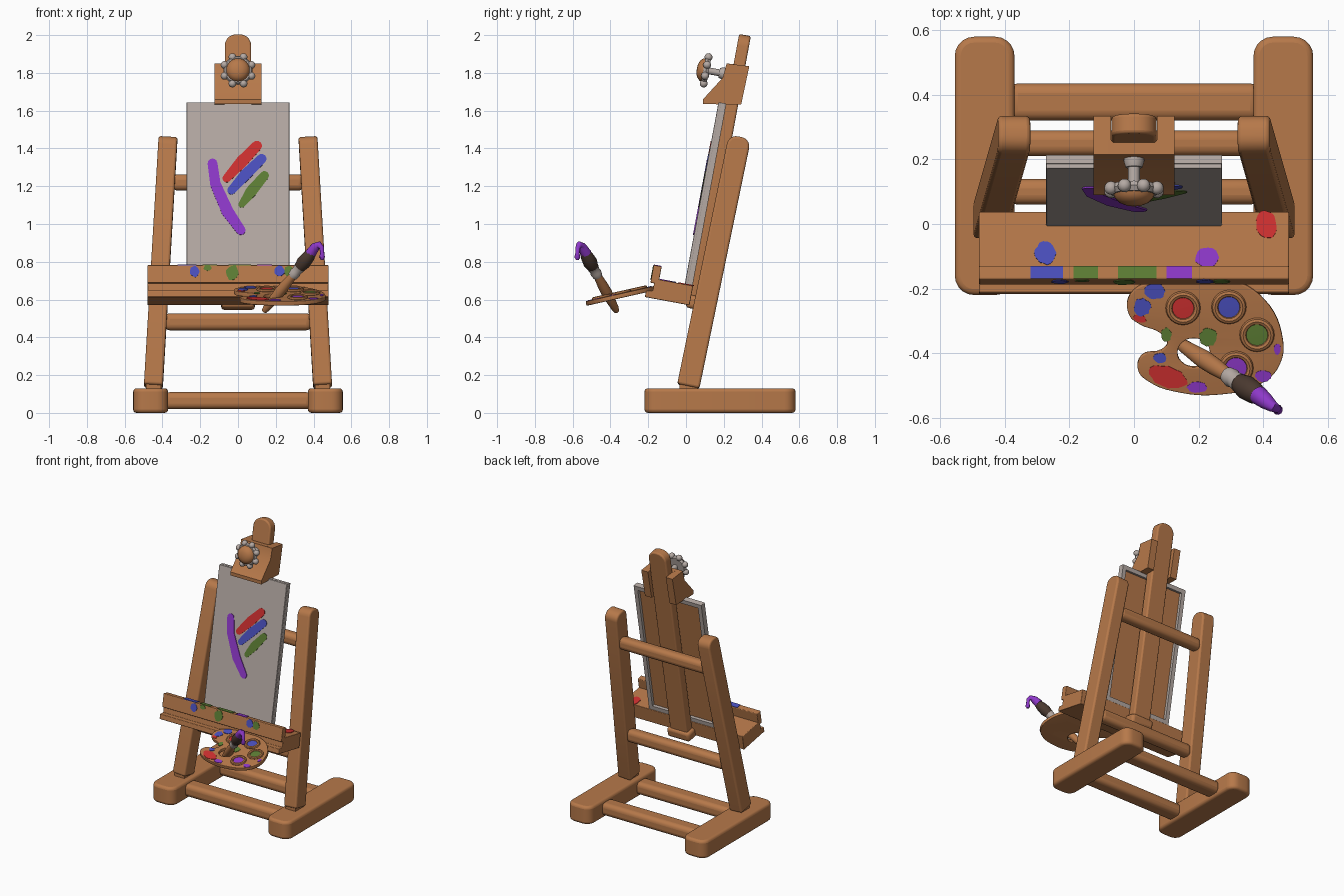
import bpy, bmesh, math, random
from mathutils import Matrix, Vector

if "Cube" in bpy.data.objects:
    bpy.data.objects.remove(bpy.data.objects["Cube"])

random.seed(4)
T, R = Matrix.Translation, Matrix.Rotation
I = Matrix.Identity(4)

def material(name, *rgb):
    m = bpy.data.materials.new(name)
    m.diffuse_color = (*rgb, 1)
    m.use_nodes = True
    m.node_tree.nodes["Principled BSDF"].inputs["Base Color"].default_value = m.diffuse_color
    return m

WOOD = material("wood", .47, .19, .068)
GREY = material("canvas_and_metal_grey", .46, .40, .37)
RED = material("red_paint", .62, .03, .03)
BLUE = material("blue_paint", .07, .08, .52)
GREEN = material("green_paint", .11, .21, .035)
PURPLE = material("purple_paint", .27, .04, .58)
DARK = material("dark_bristle", .07, .042, .03)

def finish(name, bm, mat, M=I, bevel=0, segs=3):
    bmesh.ops.recalc_face_normals(bm, faces=bm.faces)
    me = bpy.data.meshes.new(name)
    bm.to_mesh(me)
    bm.free()
    me.materials.append(mat)
    ob = bpy.data.objects.new(name, me)
    bpy.context.collection.objects.link(ob)
    ob.matrix_world = M
    if bevel:
        b = ob.modifiers.new("bevel", 'BEVEL')
        b.width, b.segments, b.limit_method = bevel, segs, 'ANGLE'
        b.angle_limit = math.radians(40)
    for o in bpy.context.selected_objects:
        o.select_set(False)
    ob.select_set(True)
    bpy.context.view_layer.objects.active = ob
    bpy.ops.object.shade_smooth_by_angle(angle=math.radians(40))
    return ob

def box(name, lo, hi, mat=WOOD, M=I, bevel=0, segs=3):
    bm = bmesh.new()
    bmesh.ops.create_cube(bm, size=1)
    lo, hi = Vector(lo), Vector(hi)
    for v in bm.verts:
        v.co = (lo + hi) / 2 + v.co * (hi - lo)
    return finish(name, bm, mat, M, bevel, segs)

def slab(name, pts, t, mat=WOOD, M=I, bevel=0):
    """Outline in local xy, extruded from z=0 to z=t."""
    bm = bmesh.new()
    f = bm.faces.new([bm.verts.new((p[0], p[1], 0)) for p in pts])
    up = bmesh.ops.extrude_face_region(bm, geom=[f])["geom"]
    bmesh.ops.translate(bm, vec=(0, 0, t), verts=[v for v in up if isinstance(v, bmesh.types.BMVert)])
    return finish(name, bm, mat, M, bevel)

def rounded(x0, y0, x1, y1, rb, rt):
    pts = []
    for cx, cy, r, a in ((x1 - rt, y1 - rt, rt, 0), (x0 + rt, y1 - rt, rt, 90),
                         (x0 + rb, y0 + rb, rb, 180), (x1 - rb, y0 + rb, rb, 270)):
        for k in range(6):
            t = math.radians(a + 18 * k)
            pts.append((cx + r * math.cos(t), cy + r * math.sin(t)))
    return pts

def blob(rx, ry):
    n = 18
    w = [random.uniform(.9, 1.1) for _ in range(n)]
    return [(rx * w[k] * math.cos(k * math.tau / n), ry * w[k] * math.sin(k * math.tau / n)) for k in range(n)]

def stroke(path, widths):
    """Round-ended brush stroke outline along a path."""
    P = [Vector(p) for p in path]
    left, right = [], []
    for i, p in enumerate(P):
        d = (P[min(i + 1, len(P) - 1)] - P[max(i - 1, 0)]).normalized()
        n = Vector((-d.y, d.x)) * widths[i]
        left.append(p + n)
        right.append(p - n)
        ang = math.atan2(d.y, d.x)
    def cap(p, w, a):
        return [p + Vector((math.cos(a + t), math.sin(a + t))) * w for t in (-1, -.5, 0, .5, 1)]
    a0 = math.atan2(*(P[0] - P[1]).yx)
    return right + cap(P[-1], widths[-1], ang) + left[::-1] + cap(P[0], widths[0], a0)

def lathe(name, prof, mat, M):
    bm = bmesh.new()
    vs = [bm.verts.new((r, 0, z)) for r, z in prof]
    es = [bm.edges.new(e) for e in zip(vs, vs[1:])]
    bmesh.ops.spin(bm, geom=vs + es, cent=(0, 0, 0), axis=(0, 0, 1), angle=math.tau, steps=24)
    bmesh.ops.remove_doubles(bm, verts=bm.verts, dist=1e-5)
    return finish(name, bm, mat, M)

def from_curve(name, cu, mat, M=I):
    tmp = bpy.data.objects.new(name + "_curve", cu)
    bpy.context.collection.objects.link(tmp)
    dg = bpy.context.evaluated_depsgraph_get()
    bm = bmesh.new()
    bm.from_mesh(bpy.data.meshes.new_from_object(tmp.evaluated_get(dg)))
    bpy.data.objects.remove(tmp)
    bmesh.ops.remove_doubles(bm, verts=bm.verts, dist=1e-5)
    return finish(name, bm, mat, M)

# Leaning frame: x across, y to the back, z up along the canvas
F = T((0, 0, .69)) @ R(math.radians(-10.5), 4, 'X')
FRONT = F @ R(math.pi / 2, 4, 'X')          # xy on the canvas face, z to the viewer
YZ = Matrix(((0, 0, 1, 0), (1, 0, 0, 0), (0, 1, 0, 0), (0, 0, 0, 1)))  # profile (y, z) extruded in x

# Feet, pegs and side posts
for s, side in ((-1, "left"), (1, "right")):
    slab(side + "_foot", rounded(s * .4625 - .0925, -.22, s * .4625 + .0925, .58, .06, .06), .13, bevel=.018)
    box(side + "_peg", (s * .447 - .04, -.035, .1), (s * .447 + .04, .06, .17))
    a, b = Vector((s * .448, .012, .14)), Vector((s * .37, .285, 1.46))
    z = (b - a).normalized()
    y = z.cross(Vector((1, 0, 0))).normalized()
    x = y.cross(z)
    M = Matrix((x, y, z)).transposed().to_4x4()
    M.translation = a
    slab(side + "_post", rounded(-.06, 0, .06, (b - a).length, .015, .05), .1,
         M=M @ T((-.05, 0, 0)) @ YZ, bevel=.012)

# Cross bars
for name, hx, y, z, hy, hz in (("rear_foot_bar", .39, .378, .065, .057, .045), ("front_foot_bar", .39, -.02, .065, .057, .045),
                               ("middle_bar", .39, .1, .482, .04, .045), ("upper_bar", .35, .25, 1.22, .04, .043)):
    box(name, (-hx, y - hy, z - hz), (hx, y + hy, z + hz), bevel=.03, segs=4)

# Centre mast with its foot block
slab("mast", rounded(-.07, -.115, .07, 1.345, .02, .06), .063, M=FRONT @ T((0, 0, -.1)), bevel=.01)
box("mast_foot", (-.09, .02, -.13), (.09, .115, -.06), M=F, bevel=.02)

# Tray with stepped front, and lip
slab("tray", [(.04, -.115), (-.2, -.115), (-.2, -.08), (-.165, -.075), (-.165, -.01), (.04, -.01)],
     .96, M=F @ T((-.48, 0, 0)) @ YZ, bevel=.004)
box("tray_lip", (-.48, -.185, -.035), (.48, -.142, .06), M=F, bevel=.005)

# Canvas with hollow back
box("canvas", (-.272, -.005, -.01), (.272, .012, .97), GREY, F, .004)
box("canvas_back_panel", (-.25, .012, .01), (.25, .016, .95), WOOD, F)
for s in (-1, 1):
    box("canvas_side_frame", (s * .257 - .015, .01, -.01), (s * .257 + .015, .037, .97), GREY, F)
    zc = .48 + s * .475
    box("canvas_end_frame", (-.245, .01, zc - .015), (.245, .037, zc + .015), GREY, F)

# Brush strokes on the canvas
for name, path, w, mat, h in (
        ("red_stroke", [(-.06, .56), (.02, .65), (.10, .735)], [.022, .032, .027], RED, .003),
        ("blue_stroke", [(-.035, .495), (.04, .58), (.125, .665)], [.022, .03, .026], BLUE, .004),
        ("green_stroke", [(.02, .42), (.07, .49), (.14, .575)], [.018, .03, .024], GREEN, .003),
        ("purple_stroke", [(-.135, .64), (-.12, .53), (-.055, .38), (.015, .28)], [.026, .028, .032, .025], PURPLE, .005)):
    slab(name, stroke(path, w), h, mat, FRONT @ T((0, 0, .005)))

# Paint drops on the tray and lip
for x, y, rx, ry, mat in ((.41, .0, .032, .045, RED), (-.275, -.09, .033, .035, BLUE), (.225, -.105, .036, .032, PURPLE)):
    slab("tray_drop", blob(rx, ry), .004, mat, F @ T((x, y, -.01)))
for x, w, mat in ((-.27, .05, BLUE), (-.15, .038, GREEN), (.01, .06, GREEN), (.14, .04, PURPLE)):
    box("lip_top_drop", (x - w, -.183, .058), (x + w, -.144, .063), mat, F)
for x, z, rx, rz, mat in ((-.23, .025, .025, .03, BLUE), (-.16, .044, .022, .014, GREEN), (-.03, .018, .034, .04, GREEN),
                          (.22, .028, .026, .03, BLUE), (.27, .028, .026, .028, GREEN)):
    slab("lip_front_drop", blob(rx, rz), .003, mat, FRONT @ T((x, z, .185)))

# Clamp block: centre nose plus cheeks gripping the mast
nose = [(.09, 1.635), (.09, 1.66), (.195, 1.775), (.215, 1.85)]
slab("clamp_nose", nose + [(.26, 1.845), (.225, 1.635)], .16, M=T((-.08, 0, 0)) @ YZ)
for x in (-.125, .072):
    slab("clamp_cheek", nose + [(.335, 1.835), (.292, 1.632)], .053, M=T((x, 0, 0)) @ YZ)

# Clamp screw and knob
K = FRONT @ T((0, 1.124, 0))
lathe("screw_shaft", [(0, -.05), (.018, -.05), (.018, .1), (0, .1)], GREY, K)
lathe("screw_collar", [(0, -.02), (.03, -.02), (.032, .01), (.026, .03), (0, .03)], GREY, K)
lathe("knob_rim", [(0, .085), (.07, .085), (.078, .1), (.07, .115), (0, .115)], GREY, K)
lathe("knob_hub", [(0, .11), (.063, .11), (.06, .125), (.045, .14), (.025, .148), (0, .15)], WOOD, K)
for k in range(8):
    a = math.radians(22.5 + 45 * k)
    bm = bmesh.new()
    bmesh.ops.create_uvsphere(bm, u_segments=12, v_segments=8, radius=.021)
    finish("knob_grip", bm, GREY, K @ T((.077 * math.cos(a), .077 * math.sin(a), .1)))

# Palette with thumb hole
TILT = math.radians(12.7)
PM = T((0, -.15, .664)) @ R(TILT, 4, 'X')
def on_palette(x, y, z=.012):
    return Vector((x, (y + .15) / math.cos(TILT), z))
outline = [(-.012, -.217), (.065, -.176), (.17, -.168), (.31, -.175), (.405, -.235), (.458, -.34), (.452, -.433),
           (.39, -.495), (.27, -.526), (.14, -.52), (.045, -.486), (.012, -.449), (.025, -.405), (.085, -.389),
           (.103, -.365), (.08, -.335), (.02, -.31), (-.015, -.28)]
hole = [(.185 + .05 * math.cos(k * math.tau / 8), -.397 + .045 * math.sin(k * math.tau / 8)) for k in range(8)]
cu = bpy.data.curves.new("palette", 'CURVE')
cu.dimensions, cu.fill_mode, cu.extrude, cu.bevel_depth, cu.resolution_u = '2D', 'BOTH', .008, .004, 5
cu.offset = -.004
for pts in (outline, hole):
    sp = cu.splines.new('BEZIER')
    sp.bezier_points.add(len(pts) - 1)
    sp.use_cyclic_u = True
    for bp, p in zip(sp.bezier_points, pts):
        bp.co = on_palette(*p, 0)
        bp.handle_left_type = bp.handle_right_type = 'AUTO'
from_curve("palette", cu, WOOD, PM)

# Paint wells and palette drops
for x, y, mat in ((.152, -.257, RED), (.294, -.254, BLUE), (.381, -.34, GREEN), (.316, -.443, PURPLE)):
    M = PM @ T(on_palette(x, y))
    ring = [(.043 + .011 * math.cos(t * math.pi / 4), .002 + .011 * math.sin(t * math.pi / 4)) for t in range(9)]
    lathe("paint_well", ring, WOOD, M)
    lathe("well_paint", [(0, .006), (.036, .005), (.036, -.004), (0, -.004)], mat, M)
for x, y, rx, ry, mat in ((.065, -.205, .032, .025, BLUE), (.025, -.255, .026, .028, BLUE), (.018, -.29, .02, .012, RED),
                          (.1, -.34, .016, .022, GREEN), (.23, -.348, .028, .028, GREEN), (.08, -.412, .02, .016, BLUE),
                          (.105, -.472, .062, .032, RED), (.195, -.503, .03, .018, PURPLE), (.4, -.468, .024, .018, PURPLE),
                          (.444, -.385, .01, .018, PURPLE)):
    rot = R(-.35 if mat == RED else 0, 4, 'Z')
    slab("palette_drop", blob(rx, ry), .003, mat, PM @ T(on_palette(x, y)) @ rot)

# Paint brush through the thumb hole
A, B = Vector((.135, -.365, .535)), Vector((.42, -.555, .885))
BM = T(A) @ (B - A).to_track_quat('Z', 'Y').to_matrix().to_4x4()
lathe("brush_handle", [(0, 0), (.014, .004), (.02, .03), (.029, .14), (.027, .2), (.02, .28), (0, .28)], WOOD, BM)
lathe("brush_ferrule", [(0, .265), (.026, .265), (.03, .29), (.026, .3), (.031, .33), (0, .33)], GREY, BM)
lathe("brush_bristles", [(0, .325), (.029, .325), (.038, .365), (.034, .41), (.022, .45), (0, .46)], DARK, BM)
cu = bpy.data.curves.new("brush_tip", 'CURVE')
cu.dimensions, cu.bevel_depth, cu.bevel_resolution, cu.use_fill_caps = '3D', 1, 3, True
tip = [(.385, -.53, .845, .03), (.41, -.55, .878, .025), (.43, -.565, .89, .018), (.443, -.572, .875, .013),
       (.446, -.575, .845, .011), (.445, -.575, .825, .016), (.445, -.575, .81, .008)]
sp = cu.splines.new('POLY')
sp.points.add(len(tip) - 1)
for p, q in zip(sp.points, tip):
    p.co, p.radius = (*q[:3], 1), q[3]
from_curve("brush_tip", cu, PURPLE)
